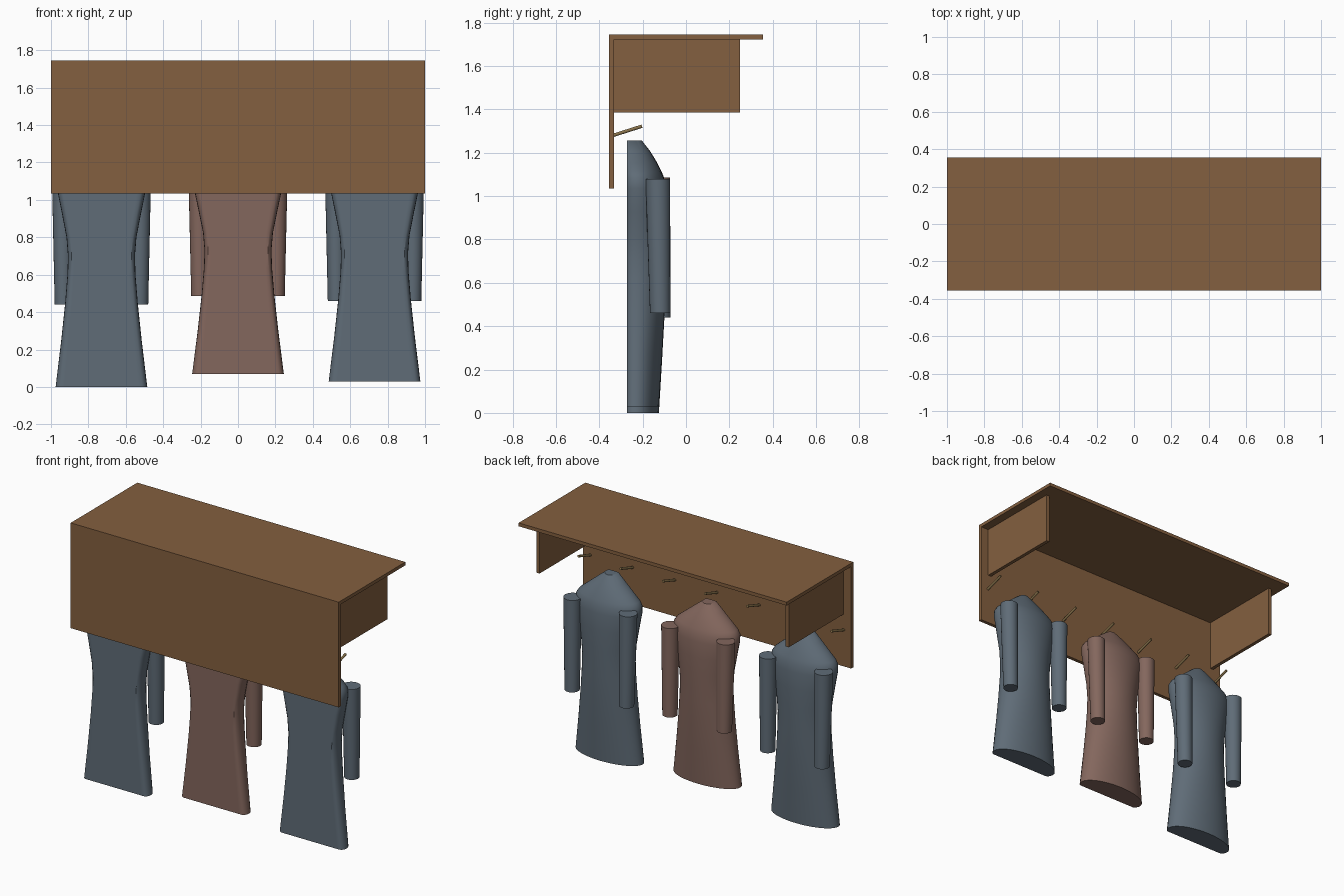
import bpy, bmesh, math
from mathutils import Vector

if "Cube" in bpy.data.objects:
    bpy.data.objects.remove(bpy.data.objects["Cube"])


def material(name, rgb):
    m = bpy.data.materials.new(name)
    m.diffuse_color = (*rgb, 1)
    m.use_nodes = True
    m.node_tree.nodes["Principled BSDF"].inputs["Base Color"].default_value = m.diffuse_color
    return m


WOOD = material("wood", (0.23, 0.115, 0.05))
BRASS = material("brass", (0.25, 0.17, 0.07))
BLUE = material("blue_grey_cloth", (0.115, 0.15, 0.185))
BROWN = material("brown_cloth", (0.23, 0.135, 0.11))


def finish(name, bm, mat, smooth=False):
    bmesh.ops.recalc_face_normals(bm, faces=bm.faces)
    me = bpy.data.meshes.new(name)
    bm.to_mesh(me)
    bm.free()
    me.materials.append(mat)
    ob = bpy.data.objects.new(name, me)
    bpy.context.collection.objects.link(ob)
    if smooth:
        bpy.ops.object.select_all(action='DESELECT')
        ob.select_set(True)
        bpy.context.view_layer.objects.active = ob
        bpy.ops.object.shade_smooth_by_angle(angle=math.radians(40))
    return ob


def box(name, lo, hi, mat):
    bm = bmesh.new()
    bmesh.ops.create_cube(bm, size=1)
    for v in bm.verts:
        v.co = [lo[i] + (v.co[i] + 0.5) * (hi[i] - lo[i]) for i in range(3)]
    return finish(name, bm, mat)


def loft(name, rings, mat):
    """Skin a stack of equal-length rings and cap both ends."""
    bm = bmesh.new()
    loops = [[bm.verts.new(p) for p in ring] for ring in rings]
    n = len(loops[0])
    for a, b in zip(loops, loops[1:]):
        for i in range(n):
            j = (i + 1) % n
            bm.faces.new((a[i], a[j], b[j], b[i]))
    bm.faces.new(loops[0][::-1])
    bm.faces.new(loops[-1])
    return finish(name, bm, mat, True)


def rod(name, p0, p1, r0, r1, mat, tilt=False, n=24):
    p0, p1 = Vector(p0), Vector(p1)
    d = (p1 - p0).normalized() if tilt else Vector((0, 0, 1))
    u = d.orthogonal().normalized()
    w = d.cross(u)
    rings = []
    for p, r in ((p0, r0), (p1, r1)):
        rings.append([p + r * (math.cos(t) * u + math.sin(t) * w)
                      for t in (2 * math.pi * i / n for i in range(n))])
    return loft(name, rings, mat)


# Wooden rack: panel, shelf and two brackets
box("back_panel", (-1, -0.355, 1.035), (1, -0.332, 1.722), WOOD)
box("hat_shelf", (-1, -0.355, 1.722), (1, 0.355, 1.745), WOOD)
for s, side in ((-1, "left"), (1, "right")):
    x0, x1 = sorted((s * 0.918, s * 0.942))
    box(side + "_bracket", (x0, -0.332, 1.385), (x1, 0.25, 1.722), WOOD)

# Row of upward tilted pegs
for i in range(7):
    x = (i - 3) * 0.315
    rod(f"peg_{i + 1}", (x, -0.335, 1.28), (x, -0.203, 1.322),
        0.008, 0.008, BRASS, True, 12)

# Coat outline: height, half width, outermost y
PROFILE = [(0, 0.245, -0.125), (0.25, 0.215, -0.11), (0.45, 0.194, -0.099),
           (0.6, 0.182, -0.094), (0.7, 0.179, -0.092), (0.8, 0.187, -0.09),
           (0.92, 0.21, -0.09), (1.03, 0.232, -0.094), (1.08, 0.232, -0.103),
           (1.11, 0.213, -0.115), (1.15, 0.165, -0.134), (1.205, 0.1, -0.166),
           (1.255, 0.04, -0.203)]
TOP, FLAT = 1.255, -0.272


def coat(name, cx, bottom, mat):
    k = (TOP - bottom) / TOP

    def z(h):
        return TOP - (TOP - h) * k

    # Body is an ellipse pressed flat on the side facing the panel
    rings = []
    for h, w, y in PROFILE:
        ry = (y - FLAT) / 1.38
        ring = []
        for i in range(40):
            t = 2 * math.pi * i / 40
            ring.append((cx + w * math.cos(t),
                         max(FLAT, y - ry + ry * math.sin(t)), z(h)))
        rings.append(ring)
    loft(name + "_body", rings, mat)
    # Tapered sleeves
    for s, side in ((-1, "left"), (1, "right")):
        rod(f"{name}_{side}_sleeve", (cx + s * 0.203, -0.119, z(0.44)),
            (cx + s * 0.207, -0.13, z(1.075)), 0.047, 0.057, mat)


coat("left_coat", -0.73, 0.0, BLUE)
coat("middle_coat", 0.0, 0.07, BROWN)
coat("right_coat", 0.73, 0.03, BLUE)
